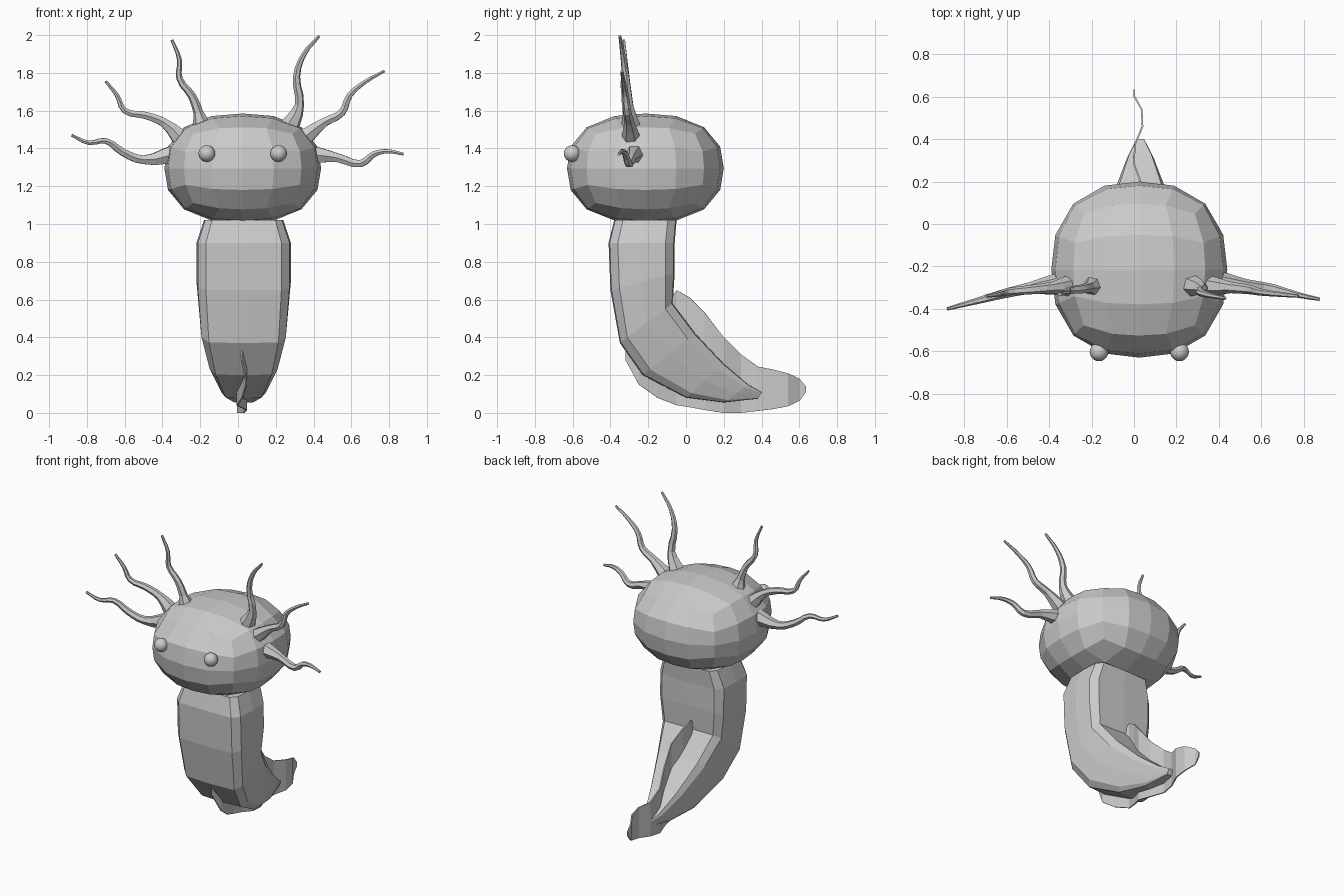
import bpy, bmesh, math
from mathutils import Vector

if "Cube" in bpy.data.objects:
    bpy.data.objects.remove(bpy.data.objects["Cube"], do_unlink=True)

GREY = (0.6, 0.6, 0.6, 1)
skin = bpy.data.materials.new("plain grey")
skin.use_nodes = True
skin.diffuse_color = GREY
skin.node_tree.nodes["Principled BSDF"].inputs["Base Color"].default_value = GREY


def add_object(name, bm):
    bmesh.ops.recalc_face_normals(bm, faces=bm.faces)
    mesh = bpy.data.meshes.new(name)
    bm.to_mesh(mesh)
    bm.free()
    mesh.materials.append(skin)
    obj = bpy.data.objects.new(name, mesh)
    bpy.context.collection.objects.link(obj)
    return obj


# Head: a gridded cube rounded into a boxy ellipsoid
bm = bmesh.new()
bmesh.ops.create_cube(bm, size=2)
bmesh.ops.subdivide_edges(bm, edges=bm.edges[:], cuts=3, use_grid_fill=True)
for v in bm.verts:
    p = Vector([math.tan(c * math.pi / 4) for c in v.co])
    p /= sum(abs(c) ** 2.4 for c in p) ** (1 / 2.4)
    v.co = Vector((p.x * 0.415, p.y * 0.415, p.z * 0.29)) + Vector((0.025, -0.215, 1.295))
add_object("head", bm)

# Body: rings between the belly line and the back line, tapering to the tail
BODY_RINGS = [  # belly (y, z), back (y, z), half width
    ((-0.38, 1.02), (-0.05, 1.02), 0.21),
    ((-0.41, 0.90), (-0.06, 0.90), 0.25),
    ((-0.40, 0.65), (-0.06, 0.74), 0.25),
    ((-0.35, 0.37), (-0.07, 0.58), 0.23),
    ((-0.23, 0.20), (0.05, 0.42), 0.185),
    ((0.00, 0.08), (0.20, 0.26), 0.12),
    ((0.20, 0.055), (0.33, 0.15), 0.065),
    ((0.38, 0.075), (0.40, 0.11), 0.02),
]
half = [(0, -1), (0.8, -0.97), (0.97, -0.72), (1, 0), (0.97, 0.72), (0.8, 0.97), (0, 1)]
section = half + [(-x, d) for x, d in half[-2:0:-1]]
bm = bmesh.new()
rings = []
for belly, back, width in BODY_RINGS:
    a, b = Vector((0, *belly)), Vector((0, *back))
    rings.append([bm.verts.new(a.lerp(b, (d + 1) / 2) + Vector((0.03 + x * width, 0, 0)))
                  for x, d in section])
for r, s in zip(rings, rings[1:]):
    for i in range(len(section)):
        j = (i + 1) % len(section)
        bm.faces.new((r[i], r[j], s[j], s[i]))
bm.faces.new(rings[0])
bm.faces.new(rings[-1])
add_object("body", bm)

# Tail fin: a thin wavy sheet that rims the tail
FIN = [  # y, lower z, upper z
    (-0.32, 0.28, 0.34), (-0.25, 0.15, 0.40), (-0.15, 0.08, 0.50), (-0.05, 0.04, 0.65),
    (0.02, 0.03, 0.61), (0.10, 0.015, 0.53), (0.20, 0.0, 0.40), (0.29, 0.0, 0.31),
    (0.38, 0.01, 0.245), (0.46, 0.02, 0.23), (0.54, 0.035, 0.21), (0.60, 0.065, 0.18),
    (0.635, 0.11, 0.14),
]
bm = bmesh.new()
pairs = []
for i, (y, low, high) in enumerate(FIN):
    x = 0.02 + 0.025 * math.sin(i * 1.5)
    pairs.append([bm.verts.new((x, y, low)), bm.verts.new((x, y, high))])
for (a, b), (c, d) in zip(pairs, pairs[1:]):
    bm.faces.new((a, c, d, b))
fin = add_object("tail_fin", bm)
thick = fin.modifiers.new("thickness", "SOLIDIFY")
thick.thickness = 0.008
thick.offset = 0

# Eyes
for side, x in (("right", -0.165), ("left", 0.215)):
    bm = bmesh.new()
    bmesh.ops.create_uvsphere(bm, u_segments=20, v_segments=12, radius=0.044)
    bmesh.ops.translate(bm, verts=bm.verts, vec=(x, -0.603, 1.373))
    eye = add_object(side + "_eye", bm)
    for poly in eye.data.polygons:
        poly.use_smooth = True

# Gill stalks: wavy tapered tubes, rooted inside the head
GILLS = {  # base y, tip y, path (x, z)
    "right_upper_gill": (-0.29, -0.33, [(-0.19, 1.51), (-0.21, 1.59), (-0.245, 1.68),
                                        (-0.31, 1.77), (-0.31, 1.87), (-0.35, 1.975)]),
    "right_middle_gill": (-0.29, -0.34, [(-0.29, 1.44), (-0.39, 1.535), (-0.49, 1.575),
                                         (-0.60, 1.60), (-0.64, 1.68), (-0.70, 1.755)]),
    "right_lower_gill": (-0.28, -0.40, [(-0.34, 1.37), (-0.50, 1.34), (-0.61, 1.38),
                                        (-0.70, 1.44), (-0.79, 1.43), (-0.88, 1.47)]),
    "left_upper_gill": (-0.29, -0.35, [(0.27, 1.51), (0.325, 1.63), (0.31, 1.78),
                                       (0.35, 1.90), (0.43, 1.995)]),
    "left_middle_gill": (-0.29, -0.34, [(0.33, 1.44), (0.46, 1.54), (0.55, 1.59),
                                        (0.59, 1.68), (0.67, 1.75), (0.775, 1.81)]),
    "left_lower_gill": (-0.27, -0.355, [(0.38, 1.37), (0.53, 1.35), (0.65, 1.32),
                                        (0.72, 1.37), (0.79, 1.385), (0.875, 1.37)]),
}
for name, (y0, y1, path) in GILLS.items():
    curve = bpy.data.curves.new(name, "CURVE")
    curve.dimensions = "3D"
    curve.bevel_depth = 1
    curve.bevel_resolution = 1
    curve.use_fill_caps = True
    curve.resolution_u = 3
    spline = curve.splines.new("BEZIER")
    spline.bezier_points.add(len(path) - 1)
    for i, (point, (x, z)) in enumerate(zip(spline.bezier_points, path)):
        t = i / (len(path) - 1)
        point.co = (x, y0 + (y1 - y0) * t, z)
        point.handle_left_type = point.handle_right_type = "AUTO"
        point.radius = 0.055 if i == 0 else 0.031 - 0.023 * t
    spline.use_smooth = False
    curve.materials.append(skin)
    gill = bpy.data.objects.new(name, curve)
    bpy.context.collection.objects.link(gill)
    # Turn the tube into a mesh
    bpy.ops.object.select_all(action="DESELECT")
    gill.select_set(True)
    bpy.context.view_layer.objects.active = gill
    bpy.ops.object.convert(target="MESH")
